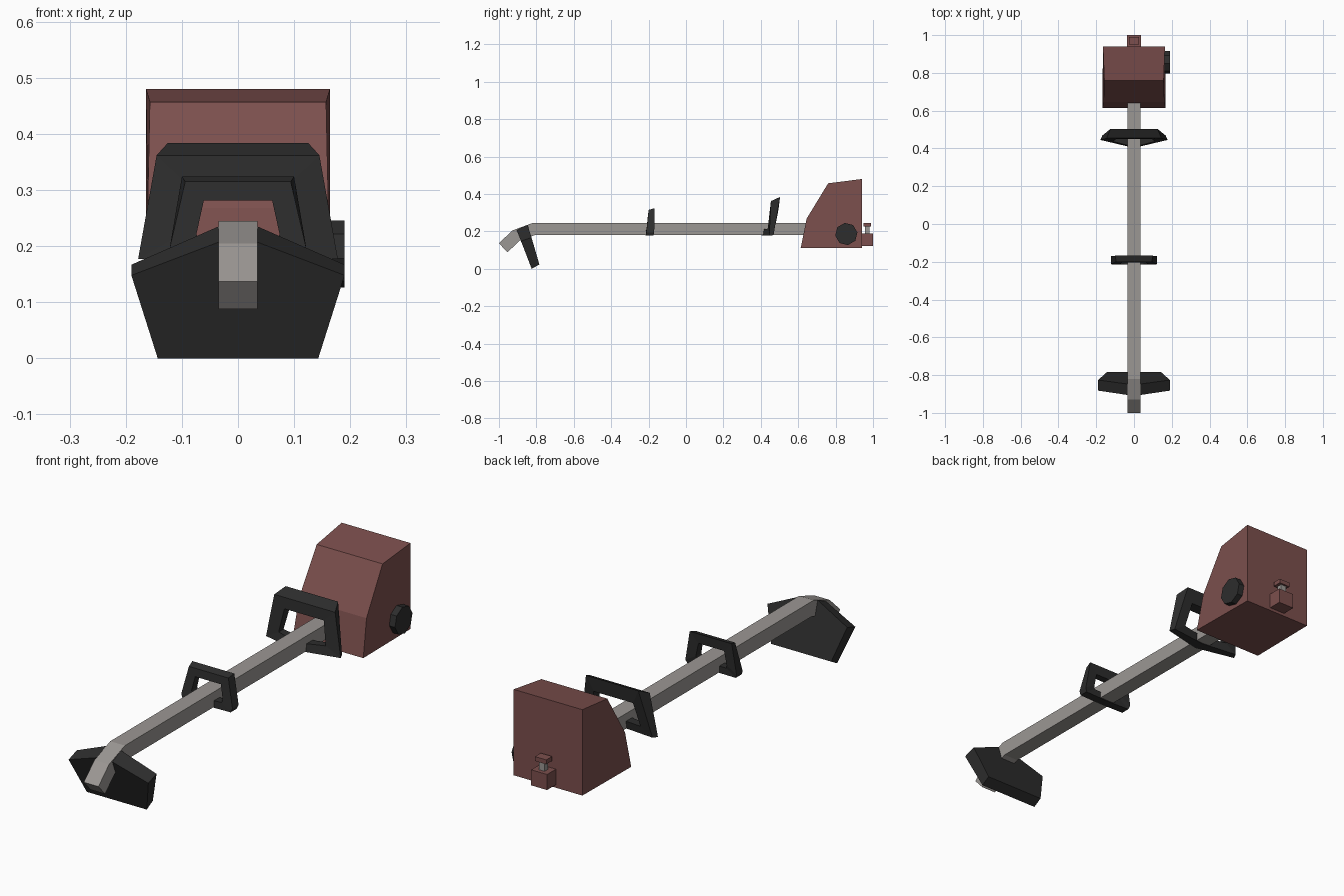
import bpy, bmesh, math
from mathutils import Matrix

if "Cube" in bpy.data.objects:
    bpy.data.objects.remove(bpy.data.objects["Cube"])


def material(name, color):
    m = bpy.data.materials.new(name)
    m.diffuse_color = (*color, 1)
    m.use_nodes = True
    m.node_tree.nodes["Principled BSDF"].inputs["Base Color"].default_value = m.diffuse_color
    return m


RED = material("dull red", (0.2, 0.078, 0.074))
GREY = material("metal grey", (0.33, 0.31, 0.295))
DARK = material("dark rubber", (0.026, 0.026, 0.026))


def finish(name, bm, mat):
    bmesh.ops.recalc_face_normals(bm, faces=bm.faces)
    me = bpy.data.meshes.new(name)
    bm.to_mesh(me)
    bm.free()
    me.materials.append(mat)
    ob = bpy.data.objects.new(name, me)
    bpy.context.collection.objects.link(ob)
    return ob


def mirrored(half):
    """Close a right-hand half outline (top to bottom) with its mirror image."""
    return half + [(-x, y, z) for x, y, z in reversed(half) if x > 0]


def loft(name, loops, mat, ring=False):
    """Bridge matching loops; cap the ends, or close back to the first loop."""
    bm = bmesh.new()
    rows = [[bm.verts.new(p) for p in loop] for loop in loops]
    n = len(rows[0])
    pairs = list(zip(rows, rows[1:]))
    if ring:
        pairs.append((rows[-1], rows[0]))
    for a, b in pairs:
        for i in range(n):
            j = (i + 1) % n
            bm.faces.new((a[i], a[j], b[j], b[i]))
    if not ring:
        bm.faces.new(rows[0])
        bm.faces.new(rows[-1])
    return finish(name, bm, mat)


def box(name, x, y0, y1, z0, z1, mat):
    loops = [[(-x, y, z0), (x, y, z0), (x, y, z1), (-x, y, z1)] for y in (y0, y1)]
    return loft(name, loops, mat)


# Engine housing: side profile as (y, z, half width)
housing = [(0.613, 0.11, 0.168), (0.94, 0.11, 0.164), (0.94, 0.48, 0.164),
           (0.76, 0.457, 0.157), (0.645, 0.268, 0.161)]
loft("engine_housing", [[(s * w, y, z) for y, z, w in housing] for s in (-1, 1)], RED)

# Bent square shaft: top and bottom points along its length
stations = [((0.66, 0.245), (0.66, 0.18)), ((-0.82, 0.245), (-0.808, 0.18)),
            ((-0.928, 0.205), (-0.887, 0.152)), ((-1.0, 0.137), (-0.955, 0.088))]
W = 0.035
loft("shaft", [[(-W, *t), (W, *t), (W, *b), (-W, *b)] for t, b in stations], GREY)

# Tilted guard plate at the cutting end
loft("guard", [
    mirrored([(0.035, -0.905, 0.207), (0.19, -0.882, 0.148), (0.143, -0.825, 0.0)]),
    mirrored([(0.035, -0.847, 0.235), (0.19, -0.826, 0.167), (0.143, -0.784, 0.023)]),
], DARK)

# Handle frames: front outer, back outer, back inner, front inner outlines
loft("middle_handle", [
    mirrored([(0.094, -0.2, 0.315), (0.122, -0.212, 0.195), (0.115, -0.214, 0.178), (0, -0.216, 0.177)]),
    mirrored([(0.1, -0.168, 0.324), (0.122, -0.17, 0.195), (0.115, -0.175, 0.178), (0, -0.178, 0.177)]),
    mirrored([(0.061, -0.172, 0.281), (0.074, -0.172, 0.222), (0.07, -0.175, 0.208), (0, -0.178, 0.206)]),
    mirrored([(0.061, -0.204, 0.281), (0.074, -0.21, 0.222), (0.07, -0.212, 0.208), (0, -0.216, 0.206)]),
], DARK, ring=True)
loft("rear_handle", [
    mirrored([(0.145, 0.454, 0.362), (0.178, 0.445, 0.177), (0, 0.403, 0.178)]),
    mirrored([(0.125, 0.503, 0.384), (0.168, 0.468, 0.18), (0, 0.45, 0.178)]),
    mirrored([(0.094, 0.495, 0.32), (0.112, 0.47, 0.215), (0, 0.452, 0.21)]),
    mirrored([(0.094, 0.45, 0.315), (0.112, 0.437, 0.215), (0, 0.408, 0.21)]),
], DARK, ring=True)

# Octagonal starter knob on the right side
bm = bmesh.new()
bmesh.ops.create_cone(bm, cap_ends=True, segments=8, radius1=0.06, radius2=0.06, depth=0.04,
                      matrix=Matrix.Translation((0.17, 0.857, 0.186))
                      @ Matrix.Rotation(math.pi / 2, 4, 'Y')
                      @ Matrix.Rotation(math.radians(8), 4, 'Z'))
finish("starter_knob", bm, DARK)

# Small tank with stem and cap at the back
box("rear_tank", 0.038, 0.935, 1.0, 0.123, 0.19, RED)
box("tank_stem", 0.013, 0.957, 0.982, 0.185, 0.23, GREY)
box("tank_cap", 0.027, 0.95, 0.99, 0.227, 0.246, RED)
